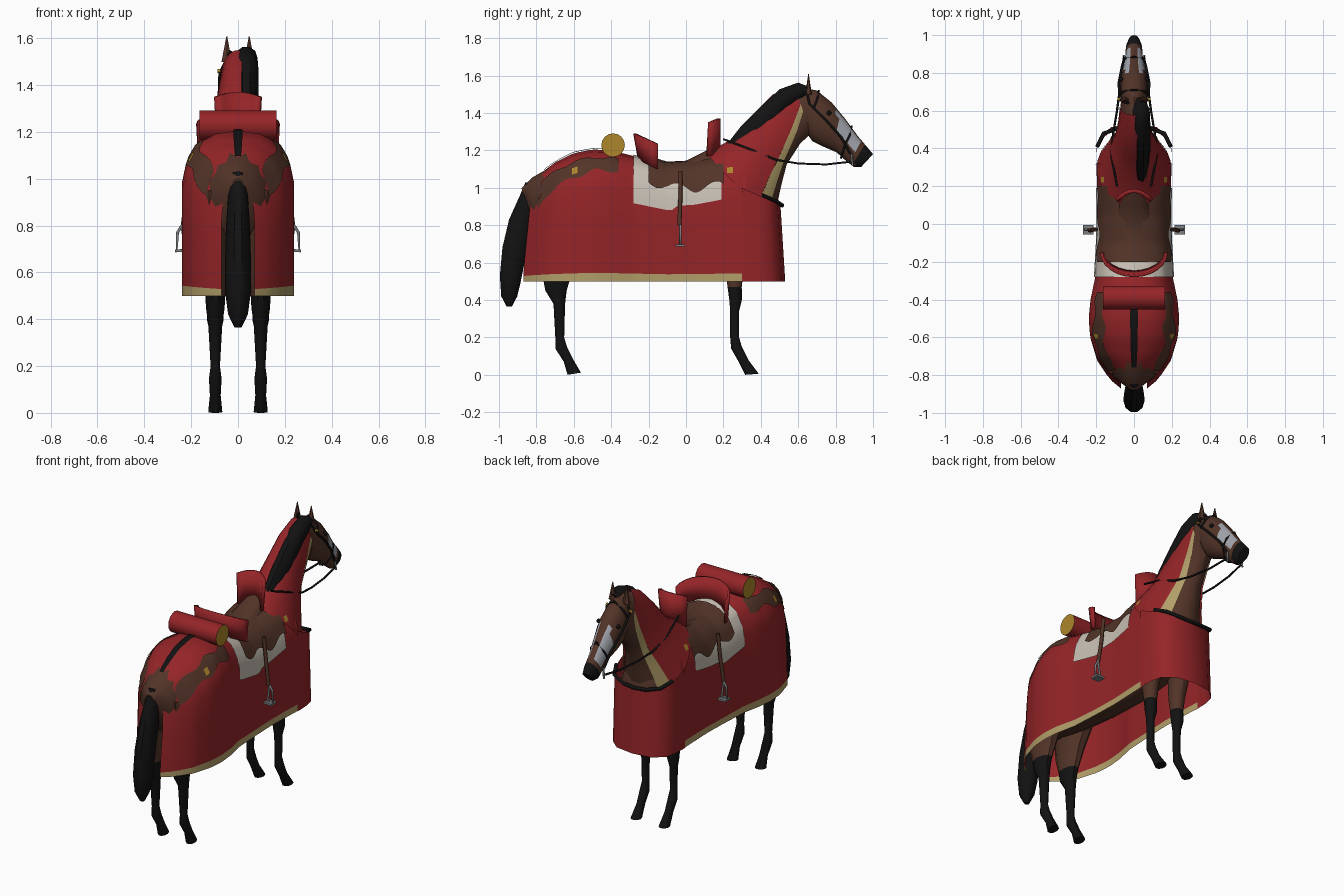
import bpy, bmesh, math
from mathutils import Vector

if "Cube" in bpy.data.objects:
    bpy.data.objects.remove(bpy.data.objects["Cube"])

def mat(name, r, g, b):
    m = bpy.data.materials.new(name)
    m.diffuse_color = (r, g, b, 1)
    m.use_nodes = True
    m.node_tree.nodes["Principled BSDF"].inputs["Base Color"].default_value = m.diffuse_color
    return m

RED, BROWN = mat("red cloth", .30, .018, .021), mat("brown coat", .085, .034, .021)
BLACK, CREAM = mat("black hair", .006, .006, .006), mat("cream pad", .58, .53, .46)
TRIM, GOLD = mat("tan trim", .44, .34, .14), mat("gold", .42, .24, .025)
STEEL, GREY = mat("steel", .2, .21, .22), mat("pale blaze", .36, .38, .42)

def build(name, bm, mats, rule=None, thick=0, angle=40):
    """Turn a bmesh into a smooth-shaded object, colouring faces by rule."""
    bmesh.ops.remove_doubles(bm, verts=bm.verts, dist=1e-5)
    bmesh.ops.recalc_face_normals(bm, faces=bm.faces)
    for f in bm.faces:
        f.material_index = rule(f.calc_center_median()) if rule else 0
    me = bpy.data.meshes.new(name)
    bm.to_mesh(me)
    bm.free()
    ob = bpy.data.objects.new(name, me)
    bpy.context.collection.objects.link(ob)
    for m in mats:
        me.materials.append(m)
    if thick:
        s = ob.modifiers.new("thickness", 'SOLIDIFY')
        s.thickness, s.offset = thick, 0
    bpy.ops.object.select_all(action='DESELECT')
    bpy.context.view_layer.objects.active = ob
    ob.select_set(True)
    bpy.ops.object.shade_smooth_by_angle(angle=math.radians(angle))
    return ob

def grid(rows, bm=None, caps=False):
    """Skin rows of points; caps close both ends."""
    bm = bm or bmesh.new()
    vs = [[bm.verts.new(p) for p in r] for r in rows]
    for a, b in zip(vs, vs[1:]):
        for i in range(len(a) - 1):
            bm.faces.new((a[i], a[i + 1], b[i + 1], b[i]))
    if caps:
        bm.faces.new(vs[0][:-1])
        bm.faces.new(vs[-1][:-1])
    return bm

def arc(ring, a0, a1, n, x=0, s=1.0):
    """Part of an elliptic ring given by (top y, top z, bottom y, bottom z, half width)."""
    ty, tz, by, bz, w = ring
    out = []
    for i in range(n + 1):
        a = a0 + (a1 - a0) * i / n
        k = math.sin(a) * s / 2
        out.append((x + w * s * math.cos(a), (ty + by) / 2 + (ty - by) * k, (tz + bz) / 2 + (tz - bz) * k))
    return out

def loft(name, rings, mats, rule=None, x=0, n=14, sub=1):
    fine = [tuple(p + (q - p) * j / sub for p, q in zip(a, b)) for a, b in zip(rings, rings[1:]) for j in range(sub)]
    rows = [arc(r, 0, 2 * math.pi, n, x) for r in fine + [rings[-1]]]
    return build(name, grid(rows, caps=True), mats, rule)

def tube(name, pts, r, m, mirror=True):
    """Thin strap or rod along a path, repeated on both sides."""
    for s in ((1, -1) if mirror else (1,)):
        cu = bpy.data.curves.new(name, 'CURVE')
        cu.dimensions, cu.bevel_depth, cu.bevel_resolution = '3D', r, 1
        sp = cu.splines.new('POLY')
        sp.points.add(len(pts) - 1)
        for p, q in zip(sp.points, pts):
            p.co = (q[0] * s, q[1], q[2], 1)
        cu.materials.append(m)
        bpy.context.collection.objects.link(bpy.data.objects.new(name, cu))

# body
body = [(-.88, 1.0, -.85, .9, .03), (-.82, 1.06, -.81, .78, .105), (-.7, 1.13, -.7, .68, .17),
        (-.5, 1.19, -.5, .66, .2), (-.28, 1.15, -.28, .63, .18), (0, 1.12, 0, .62, .175),
        (.2, 1.16, .2, .64, .17), (.36, 1.12, .36, .68, .16), (.46, 1.02, .47, .76, .12), (.49, .95, .5, .83, .06)]
loft("body", body, [BROWN])

# legs: brown above, black below the knee
hind = [(-.45, .95, -.8, .95, .085), (-.48, .78, -.8, .78, .085), (-.57, .62, -.79, .6, .06), (-.62, .5, -.765, .5, .042),
        (-.635, .45, -.755, .45, .04), (-.645, .38, -.71, .38, .03), (-.65, .2, -.70, .2, .02),
        (-.635, .15, -.70, .14, .027), (-.6, .08, -.655, .07, .023), (-.56, .012, -.635, .0, .03)]
fore = [(.45, .9, .2, .9, .07), (.36, .7, .2, .7, .055), (.31, .55, .21, .55, .045), (.3, .47, .22, .47, .036),
        (.3, .4, .23, .4, .036), (.285, .34, .235, .34, .023), (.285, .2, .235, .2, .02),
        (.3, .15, .24, .14, .027), (.335, .08, .28, .07, .023), (.39, .006, .315, 0, .03)]
for s in (1, -1):
    for name, rings in (("hind_leg", hind), ("front_leg", fore)):
        loft(name, rings, [BROWN, BLACK], lambda c: int(c.z < .475), x=.097 * s, n=10)

# neck, with a cloth over its upper part and a trim band along the cloth edge
neck = [(.12, 1.17, .47, .8, .185), (.25, 1.25, .51, 1.0, .13), (.36, 1.38, .54, 1.12, .095),
        (.47, 1.49, .61, 1.23, .078), (.58, 1.54, .67, 1.29, .072), (.64, 1.53, .71, 1.3, .065)]
loft("neck", neck, [BROWN])
edge = [math.asin(1 - 2 * f) for f in (.72, .74, .77, .66, .38)]
band = [math.asin(1 - 2 * f) for f in (.86, .88, .89, .80, .52)]
build("neck_cloth", grid([arc(r, e, math.pi - e, 16, s=1.07) for r, e in zip(neck, edge)]), [RED])
bm = grid([arc(r, b, e, 3, s=1.075) for r, e, b in zip(neck, edge, band)])
grid([arc(r, math.pi - e, math.pi - b, 3, s=1.075) for r, e, b in zip(neck, edge, band)], bm)
build("neck_trim", bm, [TRIM])

# head with pale face patches and a dark muzzle
head = [(.6, 1.54, .64, 1.3, .06), (.7, 1.52, .675, 1.25, .074), (.78, 1.455, .735, 1.22, .074),
        (.85, 1.37, .805, 1.19, .058), (.92, 1.275, .86, 1.14, .046), (.975, 1.21, .9, 1.11, .043), (1.0, 1.18, .935, 1.11, .03)]
def face_rule(c):
    if c.y - .5 * (c.z - 1.15) > .915:
        return 1
    return 2 if .81 < c.y < .93 and c.z > 1.2 and .02 < abs(c.x) < .06 and c.z + 1.3 * c.y > 2.37 else 0
loft("head", head, [BROWN, BLACK, GREY], face_rule, n=16, sub=3)
for s in (1, -1):
    bm = bmesh.new()
    bmesh.ops.create_cone(bm, segments=6, radius1=.026, radius2=.002, depth=.11, cap_ends=True)
    for v in bm.verts:
        v.co = Vector((v.co.x + .048 * s, v.co.y * .7 + .655, v.co.z + 1.553))
    build("ear", bm, [BROWN])
    bm = bmesh.new()
    bmesh.ops.create_uvsphere(bm, u_segments=8, v_segments=6, radius=.013)
    bmesh.ops.translate(bm, verts=bm.verts, vec=(.068 * s, .765, 1.40))
    build("eye", bm, [BLACK])

# mane falling to one side, and tail
mane = [(.19, 1.2, .30, 1.18, .03), (.29, 1.33, .38, 1.20, .05), (.4, 1.44, .46, 1.31, .052),
        (.5, 1.53, .54, 1.41, .052), (.6, 1.565, .61, 1.47, .048), (.67, 1.535, .645, 1.5, .025)]
loft("mane", mane, [BLACK], x=.035, n=10)
tail = [(-.81, 1.02, -.86, 1.03, .025), (-.8, .95, -.89, .96, .04), (-.81, .8, -.95, .83, .05),
        (-.85, .65, -.985, .68, .055), (-.88, .5, -.998, .53, .055), (-.9, .42, -.99, .42, .042), (-.93, .365, -.96, .365, .015)]
loft("tail", tail, [BLACK], n=10)

# cloth surface: stations (y, half width, top z) and a half profile (t, width share, drop)
STATIONS = [(-.82, .07, 1.03), (-.78, .13, 1.075), (-.7, .195, 1.135), (-.6, .232, 1.185), (-.5, .24, 1.205), (-.4, .23, 1.2),
            (-.28, .205, 1.17), (-.1, .195, 1.13), (.05, .19, 1.14), (.2, .195, 1.17), (.32, .2, 1.17)]
PROFILE = [(0, 0, 0), (.2, .4, .012), (.4, .72, .055), (.6, .93, .14), (.75, 1, .22), (1, 1, .22)]
def interp(table, v):
    for a, b in zip(table, table[1:]):
        if v <= b[0]:
            k = max(0, (v - a[0]) / (b[0] - a[0]))
            return [p + (q - p) * k for p, q in zip(a, b)][1:]
    return table[-1][1:]

def cloth_point(y, t, off=0):
    w, top = interp(STATIONS, y)
    share, drop = interp(PROFILE, abs(t))
    z = top - drop
    if abs(t) > .75:
        z += (.5 - z) * (abs(t) - .75) / .25
    if y < -.6:
        y -= .05 * (-.6 - y) / .22 * min(1, max(0, 1.05 - z) / .5)
    return (math.copysign(w * share + off * min(1, abs(t) * 3), t), y, z + off * (1 - abs(t)))

def cover(name, y0, y1, t0, t1, ny, nt, off, mats, rule=None, both=False):
    """Sheet lying on the cloth surface; t0 and t1 are functions of y."""
    bm = bmesh.new()
    for s in ((1, -1) if both else (1,)):
        rows = []
        for i in range(ny + 1):
            y = y0 + (y1 - y0) * i / ny
            rows.append([cloth_point(y, s * (t0(y) + (t1(y) - t0(y)) * j / nt), off) for j in range(nt + 1)])
        grid(rows, bm)
    return build(name, bm, mats, rule)

# horse blanket with a trimmed hem
TS = [0, .1, .2, .3, .4, .5, .6, .68, .75, .83, .91, .977, 1]
TS = [-t for t in TS[:0:-1]] + TS
rows = [[cloth_point(-.82 + 1.14 * i / 38, t) for t in TS] for i in range(39)]
build("horse_blanket", grid(rows), [RED, TRIM], lambda c: int(c.z < .535))

# coat showing on the rump, rump strap and small gold buckles
wave = lambda y: .03 * math.sin(y * 37)
cover("rump_patch", -.77, -.36, lambda y: .36 + wave(y) - .1 * (y + .55), lambda y: .56 + wave(y + .1) - .25 * (y + .55),
      16, 3, .006, [BROWN], both=True)
cover("rump_strap", -.76, -.45, lambda y: -.04, lambda y: .04, 8, 2, .008, [BLACK])
cover("rump_buckle", -.61, -.58, lambda y: .46, lambda y: .54, 1, 2, .01, [GOLD], both=True)

# chest cloth wrapping round the front
half = [(.203, .3), (.2, .38), (.185, .44), (.12, .49), (0, .505)]
path = half + [(-x, y) for x, y in half[-2::-1]]
rows = []
for k in (0, .35, .7, 1):
    rows.append([(x, y + .025 * (1 - k) * (y - .3) / .2, .5 * (1 - k) + k * (1.0 - .45 * (y - .3))) for x, y in path])
build("chest_cloth", grid(rows), [RED])
tube("chest_strap", [(.195, .41, .96), (.16, .48, .93), (.08, .508, .91), (0, .515, .905)], .011, BLACK)

# saddle pad, saddle and flaps
cover("saddle_pad", -.28, .19, lambda y: -.757 - .012 * (y < -.05), lambda y: .757 + .012 * (y < -.05), 16, 24, .007, [CREAM])
cover("saddle_flap", -.2, .2, lambda y: .1, lambda y: .6 + 1.6 * wave(y * .8) + .2 * y, 20, 5, .014, [BROWN], both=True)
seat = [(-.2, 1.17, -.2, 1.05, .12), (-.1, 1.14, -.1, 1.02, .13), (0, 1.145, 0, 1.02, .11),
        (.09, 1.19, .09, 1.05, .085), (.17, 1.23, .17, 1.08, .08)]
loft("saddle_seat", seat, [BROWN], n=12)
cover("saddle_buckle", .22, .25, lambda y: .3, lambda y: .5, 1, 3, .012, [GOLD], both=True)

# cantle and pommel: curved upright panels
rows = [[], []]
for i in range(13):
    a = math.pi * i / 12
    c, s = math.cos(a), math.sin(a)
    rows[0].append((.165 * c, -.15 - .1 * s, 1.10 + .05 * s))
    rows[1].append((.172 * c, -.15 - .125 * s, 1.235 + .055 * s))
build("cantle", grid(rows), [RED], thick=.014)
rows = [[], []]
for i in range(9):
    u = i / 4 - 1
    rows[0].append((.085 * u, .175 - .06 * u * u, 1.17))
    rows[1].append((.095 * u, .175 - .05 * u * u, 1.37 - .02 * u * u))
build("pommel", grid(rows), [RED], thick=.02)

# bedroll with gold ends
bm = bmesh.new()
bmesh.ops.create_cone(bm, segments=16, radius1=.063, radius2=.063, depth=.33, cap_ends=True)
for v in bm.verts:
    v.co = Vector((v.co.z, v.co.x - .39, v.co.y + 1.228))
build("bedroll", bm, [RED, GOLD], lambda c: int(abs(c.x) > .16))

# stirrup leathers and stirrups
tube("stirrup_leather", [(.2, -.03, 1.09), (.215, -.03, .95), (.235, -.035, .8)], .011, BROWN)
tube("stirrup", [(.24, -.03, .8), (.225, -.03, .7), (.262, -.03, .69), (.258, -.03, .77), (.24, -.03, .8)], .007, STEEL)
for s in (1, -1):
    bm = bmesh.new()
    bmesh.ops.create_cube(bm, size=1)
    for v in bm.verts:
        v.co = Vector((v.co.x * .055 + .242 * s, v.co.y * .05 - .03, v.co.z * .012 + .692))
    build("stirrup_tread", bm, [STEEL])

# bridle and reins
tube("cheek_strap", [(.03, .64, 1.545), (.077, .66, 1.45), (.08, .75, 1.36), (.064, .83, 1.27), (.05, .88, 1.18)], .007, BLACK)
tube("noseband", [(0, .885, 1.33), (.045, .875, 1.28), (.057, .85, 1.23), (.02, .83, 1.165), (0, .83, 1.16)], .006, BLACK)
tube("browband", [(0, .71, 1.52), (.06, .7, 1.47), (.077, .68, 1.42)], .006, BLACK)
tube("bit", [(.05, .885, 1.18), (.055, .89, 1.12)], .006, STEEL)
tube("reins", [(.053, .885, 1.14), (.07, .75, 1.125), (.09, .6, 1.13), (.11, .48, 1.15), (.12, .36, 1.2), (.09, .2, 1.26)], .006, BLACK)
tube("bridle_stud", [(.075, .66, 1.46), (.088, .66, 1.46)], .009, GOLD)
